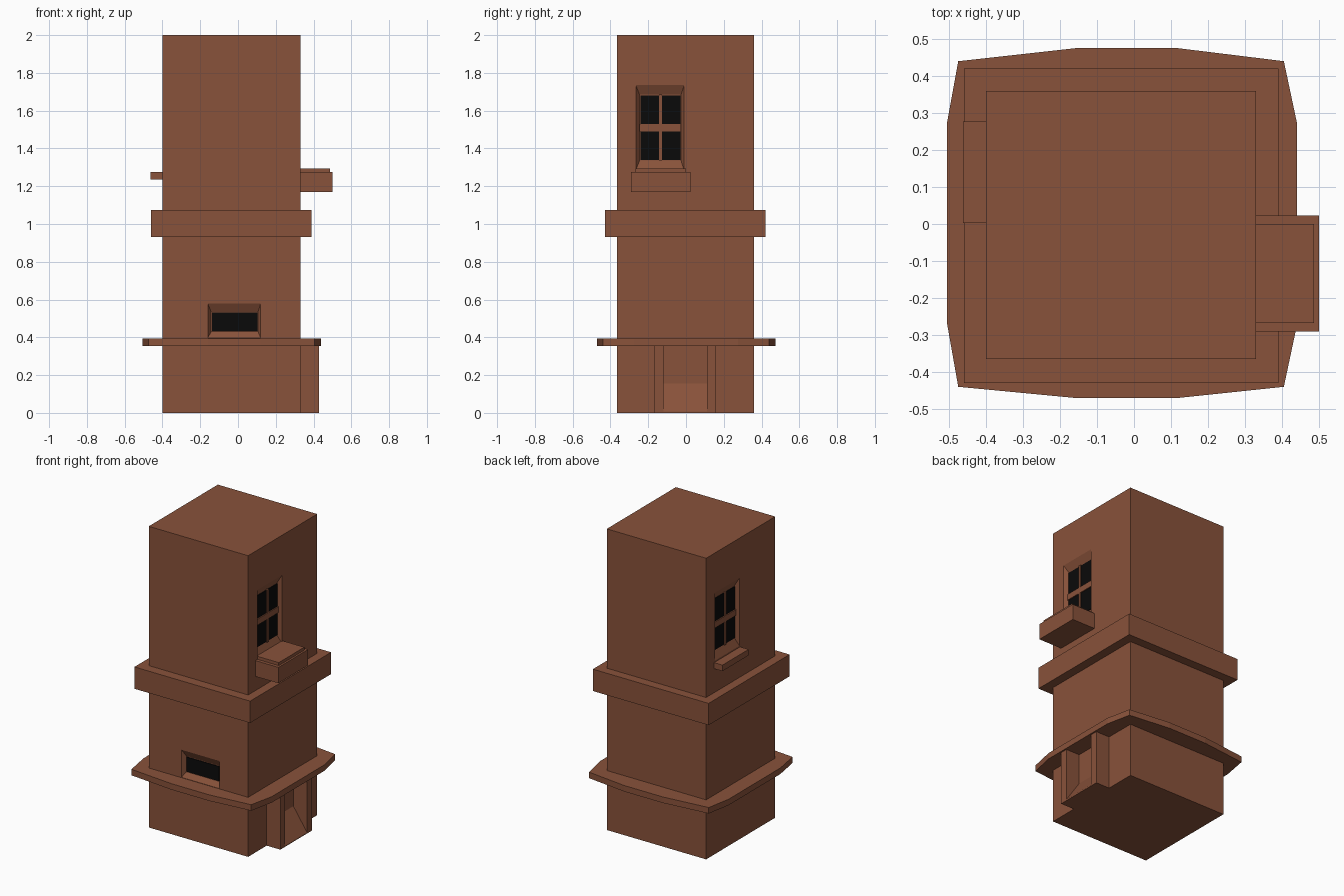
import bpy, bmesh
from mathutils import Matrix, Vector

if "Cube" in bpy.data.objects:
    bpy.data.objects.remove(bpy.data.objects["Cube"])


def material(name, rgb):
    m = bpy.data.materials.new(name)
    m.diffuse_color = (*rgb, 1)
    m.use_nodes = True
    m.node_tree.nodes["Principled BSDF"].inputs["Base Color"].default_value = m.diffuse_color
    return m


BROWN = material("brick brown", (0.25, 0.085, 0.043))
BLACK = material("dark glass", (0.003, 0.003, 0.003))


def add_mesh(name, bm, mat):
    bmesh.ops.recalc_face_normals(bm, faces=bm.faces)
    me = bpy.data.meshes.new(name)
    bm.to_mesh(me)
    bm.free()
    me.materials.append(mat)
    ob = bpy.data.objects.new(name, me)
    bpy.context.collection.objects.link(ob)
    return ob


def prism(name, poly, z0, z1, mat=BROWN):
    bm = bmesh.new()
    f = bm.faces.new([bm.verts.new((x, y, z0)) for x, y in poly])
    r = bmesh.ops.extrude_face_region(bm, geom=[f])
    bmesh.ops.translate(bm, vec=(0, 0, z1 - z0),
                        verts=[v for v in r["geom"] if isinstance(v, bmesh.types.BMVert)])
    return add_mesh(name, bm, mat)


def box(name, x, y, z, mat=BROWN, frame=None):
    bm = bmesh.new()
    c = [(x[0] + x[1]) / 2, (y[0] + y[1]) / 2, (z[0] + z[1]) / 2]
    m = Matrix.Translation(c) @ Matrix.Diagonal((x[1] - x[0], y[1] - y[0], z[1] - z[0], 1))
    bmesh.ops.create_cube(bm, size=1, matrix=(frame or Matrix()) @ m)
    return add_mesh(name, bm, mat)


# Tower body
body = box("tower_body", (-0.40, 0.33), (-0.365, 0.36), (0, 2))

# Storey band and thin chamfered ledge
box("storey_band", (-0.46, 0.39), (-0.43, 0.42), (0.93, 1.075))
half = [(0.44, -0.275), (0.44, 0.275), (0.405, 0.44), (0.12, 0.475),
        (-0.16, 0.475), (-0.475, 0.44), (-0.505, 0.275), (-0.505, -0.27),
        (-0.475, -0.44), (-0.16, -0.47), (0.12, -0.47), (0.405, -0.44)]
prism("ledge", half, 0.355, 0.395)


def wall_frame(origin, right, out):
    # local x runs along the wall, local y points into it, local z is up
    r, o = Vector(right), Vector(out)
    m = Matrix((r, -o, Vector((0, 0, 1)))).transposed().to_4x4()
    return Matrix.Translation(origin) @ m


def window(name, frame, outer, inner, depth, bars_x=(), bars_z=()):
    # Tapered recess cut into the wall
    bm = bmesh.new()
    rings = []
    for (x0, x1, z0, z1), y in ((outer, -0.0), (inner, depth)):
        rings.append([bm.verts.new(frame @ Vector(p)) for p in
                      ((x0, y, z0), (x1, y, z0), (x1, y, z1), (x0, y, z1))])
    ring0 = [bm.verts.new(v.co + frame.to_3x3() @ Vector((0, -0.02, 0))) for v in rings[0]]
    rings.insert(0, ring0)
    for a, b in zip(rings, rings[1:]):
        for i in range(4):
            j = (i + 1) % 4
            bm.faces.new((a[i], a[j], b[j], b[i]))
    bm.faces.new(rings[0])
    bm.faces.new(rings[-1])
    cutter = add_mesh(name + "_cutter", bm, BROWN)
    cutter.hide_render = True
    cutter.hide_set(True)
    mod = body.modifiers.new(name, "BOOLEAN")
    mod.operation, mod.object, mod.solver = "DIFFERENCE", cutter, "EXACT"
    # Dark panes between the glazing bars
    xs = [inner[0] + 0.004, *[v for c in bars_x for v in (c - 0.008, c + 0.008)], inner[1] - 0.004]
    zs = [inner[2] + 0.004, *[v for c in bars_z for v in (c - 0.02, c + 0.02)], inner[3] - 0.004]
    for x in zip(xs[::2], xs[1::2]):
        for z in zip(zs[::2], zs[1::2]):
            box(name + "_pane", x, (depth - 0.005, depth + 0.002), z, BLACK, frame)
    # Raised glazing bars
    for c in bars_x:
        box(name + "_mullion", (c - 0.008, c + 0.008), (depth - 0.012, depth + 0.002),
            inner[2:], BROWN, frame)
    for c in bars_z:
        box(name + "_transom", inner[:2], (depth - 0.012, depth + 0.002),
            (c - 0.02, c + 0.02), BROWN, frame)


# Tall four-pane windows on both sides, low window at the front
tall_out, tall_in = (-0.128, 0.128, 1.285, 1.735), (-0.108, 0.112, 1.335, 1.685)
window("right_window", wall_frame((0.33, -0.138, 0), (0, 1, 0), (1, 0, 0)),
       tall_out, tall_in, 0.025, (0.002,), (1.51,))
window("left_window", wall_frame((-0.40, 0.138, 0), (0, -1, 0), (-1, 0, 0)),
       tall_out, tall_in, 0.025, (0.002,), (1.51,))
window("front_window", wall_frame((-0.02, -0.365, 0), (1, 0, 0), (0, -1, 0)),
       (-0.14, 0.14, 0.397, 0.58), (-0.122, 0.126, 0.43, 0.535), 0.025)

# Window box with raised top on the right, slim sill on the left
box("window_box", (0.32, 0.50), (-0.29, 0.023), (1.17, 1.275))
box("window_box_top", (0.32, 0.487), (-0.268, 0.0), (1.27, 1.295))
box("left_sill", (-0.462, -0.39), (0.003, 0.277), (1.235, 1.275))

# Porch posts and sloped step
for y in (-0.145, 0.135):
    box("porch_post", (0.32, 0.43), (y - 0.025, y + 0.025), (0, 0.36))
step = box("porch_ramp", (0.32, 0.43), (-0.12, 0.11), (0, 0.17))
for v in step.data.vertices:
    if v.co.x > 0.4 and v.co.z > 0.1:
        v.co.z = 0.008
